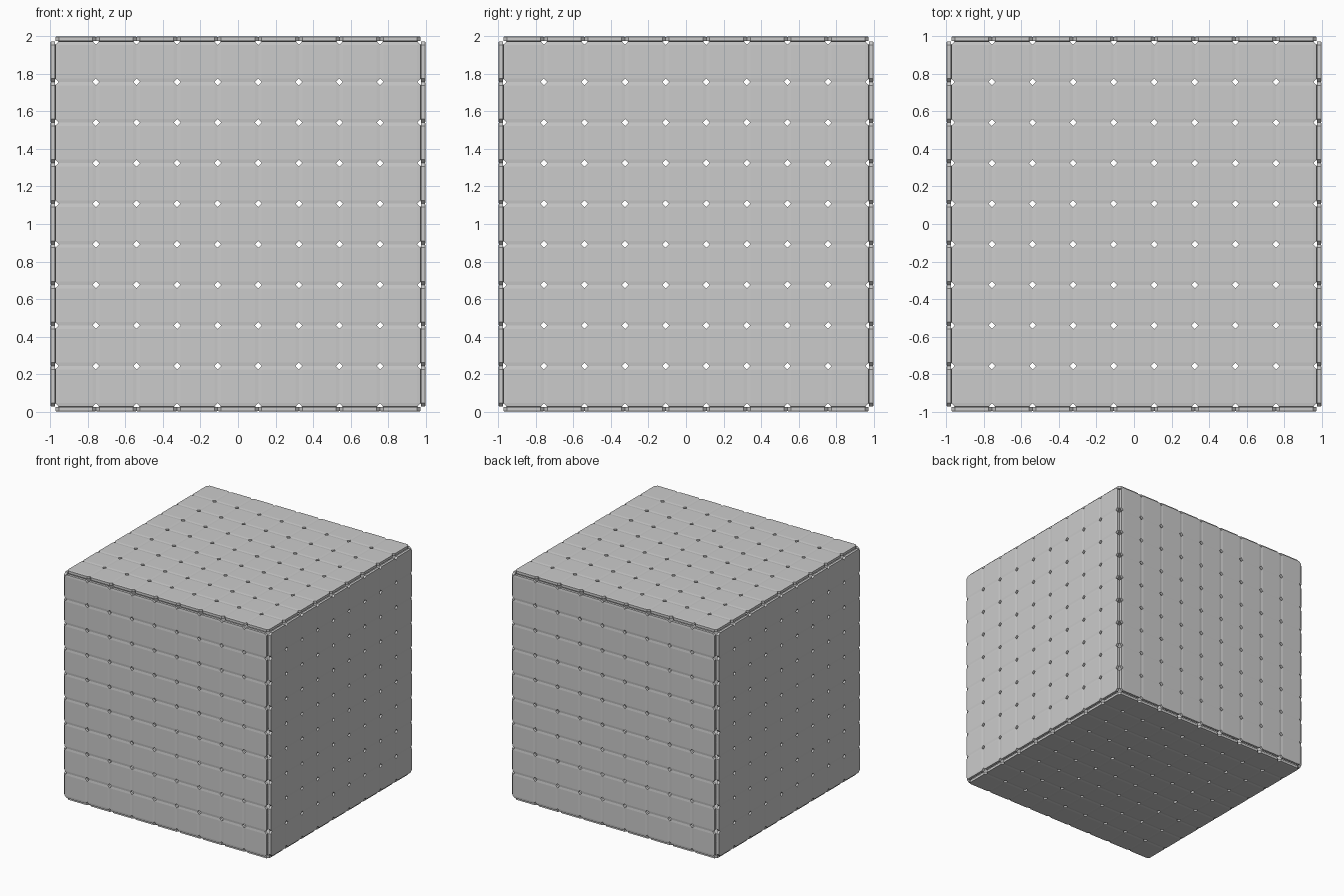
import bpy, bmesh
from math import pi
from mathutils import Matrix, Vector

if "Cube" in bpy.data.objects:
    bpy.data.objects.remove(bpy.data.objects["Cube"])

N = 9            # tiles per side
INNER = 0.9735   # half size of the hollow inside
THICK = 1 - INNER
TILE = 2 * INNER / N
BEVEL = 0.085    # bevel as a share of the tile, flattened with it


def tile_mesh():
    # bevelled cube squashed into a thin tile
    bm = bmesh.new()
    bmesh.ops.create_cube(bm, size=1)
    bmesh.ops.bevel(bm, geom=bm.edges[:], offset=BEVEL, segments=1,
                    affect='EDGES', profile=0.5)
    start = -INNER + TILE / 2
    bmesh.ops.scale(bm, vec=(TILE, TILE, THICK), verts=bm.verts)
    bmesh.ops.translate(bm, vec=(start, start, INNER + THICK / 2), verts=bm.verts)
    me = bpy.data.meshes.new("tile")
    bm.to_mesh(me)
    bm.free()
    return me


# six tiled panels around the hollow centre
mesh = tile_mesh()
panels = {
    "top_panel": Matrix.Identity(4),
    "bottom_panel": Matrix.Rotation(pi, 4, 'X'),
    "front_panel": Matrix.Rotation(pi / 2, 4, 'X'),
    "back_panel": Matrix.Rotation(-pi / 2, 4, 'X'),
    "right_panel": Matrix.Rotation(pi / 2, 4, 'Y'),
    "left_panel": Matrix.Rotation(-pi / 2, 4, 'Y'),
}
for name, rot in panels.items():
    ob = bpy.data.objects.new(name, mesh)
    bpy.context.collection.objects.link(ob)
    ob.matrix_world = Matrix.Translation((0, 0, 1)) @ rot
    for axis in range(2):
        arr = ob.modifiers.new("tiles", 'ARRAY')
        arr.count = N
        arr.use_relative_offset = False
        arr.use_constant_offset = True
        step = Vector((0, 0, 0))
        step[axis] = TILE
        arr.constant_offset_displace = step
